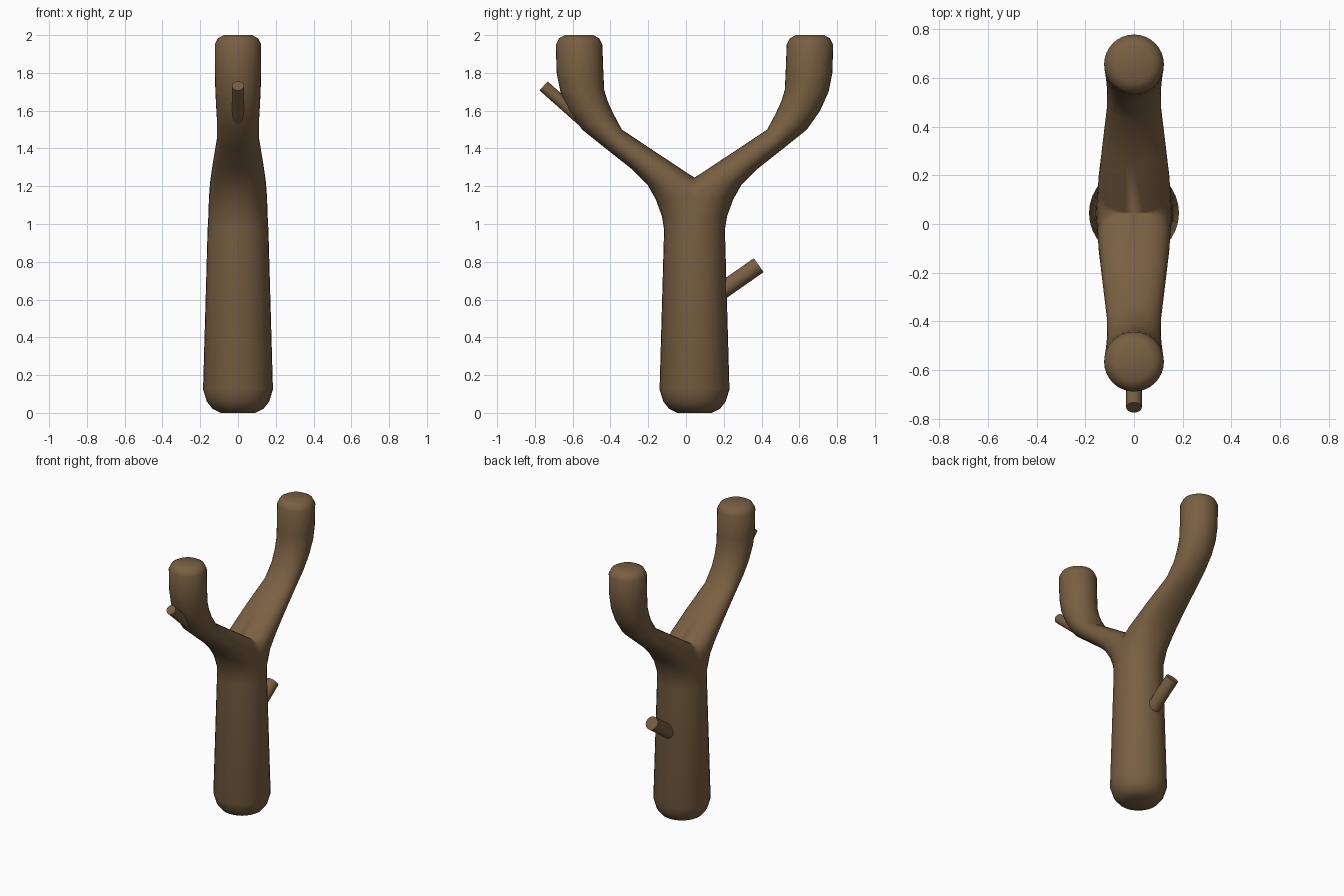
import bpy, bmesh, math
from mathutils import Vector

if "Cube" in bpy.data.objects:
    bpy.data.objects.remove(bpy.data.objects["Cube"])

SIDES = 32
CY = 0.045  # y of the symmetry plane of the fork

bark = bpy.data.materials.new("bark")
bark.diffuse_color = (0.19, 0.115, 0.054, 1)
bark.use_nodes = True
bark.node_tree.nodes["Principled BSDF"].inputs["Base Color"].default_value = bark.diffuse_color


def finish(ob, angle):
    ob.data.materials.append(bark)
    bpy.ops.object.select_all(action='DESELECT')
    bpy.context.view_layer.objects.active = ob
    ob.select_set(True)
    bpy.ops.object.shade_smooth_by_angle(angle=math.radians(angle))


def loft(bm, sections):
    # each section: outer (y, z), inner (y, z), half width in x, squareness
    rings = []
    for o, i, hx, n in sections:
        o, i = Vector((0, *o)), Vector((0, *i))
        mid, half = (o + i) / 2, (o - i) / 2
        ring = []
        for k in range(SIDES):
            a = 2 * math.pi * k / SIDES
            c, s = math.cos(a), math.sin(a)
            c = math.copysign(abs(c) ** (2 / n), c) if abs(c) > 1e-6 else 0
            s = math.copysign(abs(s) ** (2 / n), s) if abs(s) > 1e-6 else 0
            ring.append(bm.verts.new(mid + half * c + Vector((hx * s, 0, 0))))
        rings.append(ring)
    for a, b in zip(rings, rings[1:]):
        for k in range(SIDES):
            j = (k + 1) % SIDES
            bm.faces.new((a[k], a[j], b[j], b[k]))
    bm.faces.new(rings[0][::-1])
    bm.faces.new(rings[-1])
    bmesh.ops.recalc_face_normals(bm, faces=bm.faces)


def circle(y, z, r):
    return ((y - r, z), (y + r, z), r, 2)


# trunk with one arm
sections = [circle(0, z, r) for r, z in
            ((.09, 0), (.135, .022), (.165, .06), (.185, .125), (.161, .97))]
sections += [
    ((-.172, 1.04), (.162, 1.04), .157, 2),
    ((-.205, 1.13), (.15, 1.145), .154, 2.2),
    ((-.25, 1.21), (0, 1.245), .147, 2.4),
    ((-.325, 1.285), (-.2, 1.377), .132, 2.4),
    ((-.47, 1.40), (-.385, 1.50), .112, 2.2),
    ((-.595, 1.50), (-.43, 1.585), .111, 2),
    ((-.665, 1.60), (-.46, 1.65), .116, 2),
    ((-.71, 1.70), (-.478, 1.71), .12, 2),
    ((-.73, 1.80), (-.482, 1.79), .122, 2)]
sections += [circle(-.611, z, r) for r, z in
             ((.123, 1.95), (.106, 1.983), (.075, 2.0))]
bm = bmesh.new()
loft(bm, sections)

# keep the front half, then mirror it into a fork
bmesh.ops.bisect_plane(bm, geom=bm.verts[:] + bm.edges[:] + bm.faces[:],
                       dist=1e-5, plane_co=(0, 0, 0), plane_no=(0, 1, 0),
                       clear_outer=True)
me = bpy.data.meshes.new("forked_branch")
bm.to_mesh(me)
bm.free()
fork = bpy.data.objects.new("forked_branch", me)
fork.location.y = CY
bpy.context.collection.objects.link(fork)
mirror = fork.modifiers.new("mirror", 'MIRROR')
mirror.use_axis = (False, True, False)
mirror.merge_threshold = 0.0005
finish(fork, 40)


# cut twig stubs
def twig(name, start, end, r):
    a, b = Vector((0, *start)), Vector((0, *end))
    bpy.ops.mesh.primitive_cylinder_add(vertices=16, radius=r, depth=(b - a).length,
                                        location=(a + b) / 2)
    ob = bpy.context.object
    ob.name = name
    ob.rotation_euler = (b - a).to_track_quat('Z', 'Y').to_euler()
    finish(ob, 40)


twig("upper_twig", (-.55, 1.55), (-.754, 1.731), .032)
twig("lower_twig", (.10, .583), (.385, .782), .045)
